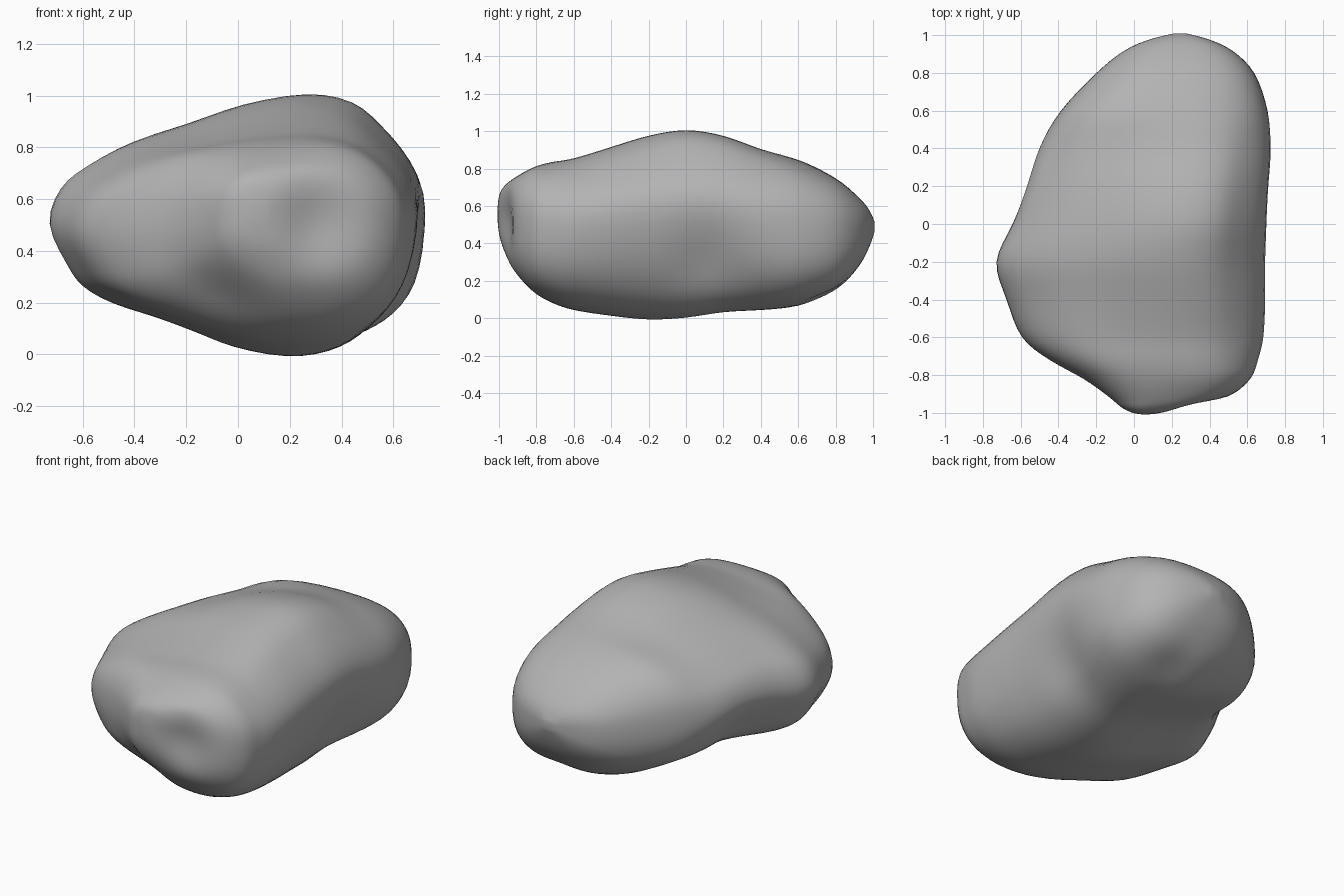
import bpy
import bmesh
from math import exp
from mathutils import Vector

default_cube = bpy.data.objects.get("Cube")
if default_cube:
    bpy.data.objects.remove(default_cube, do_unlink=True)

# Stations from front to back: y, left edge, right edge, underside, top
STATIONS = [
    (-1.01, .05, .11, .52, .58), (-1, -.01, .19, .43, .66),
    (-.97, -.07, .32, .34, .71), (-.92, -.13, .5, .25, .75),
    (-.82, -.27, .62, .14, .81), (-.72, -.45, .66, .08, .84),
    (-.6, -.6, .69, .04, .86), (-.4, -.68, .7, .01, .92),
    (-.2, -.74, .7, -.01, .98), (0, -.65, .71, 0, 1.01),
    (.2, -.58, .72, .03, .98), (.4, -.51, .73, .04, .91),
    (.6, -.39, .71, .06, .85), (.8, -.2, .64, .14, .75),
    (.92, -.05, .52, .27, .65), (.98, .09, .39, .38, .58),
    (1.01, .22, .27, .47, .51),
]

# Teardrop cross-section: x from -1 to 1, z from 0 to 1
PROFILE = [
    (-1, .52), (-.9, .37), (-.82, .28), (-.65, .21), (-.42, .16), (-.2, .1),
    (0, .04), (.28, 0), (.5, .02), (.67, .08), (.81, .18), (.93, .35),
    (1, .6), (.92, .75), (.76, .88), (.6, .97), (.35, 1), (0, .96),
    (-.28, .89), (-.55, .83), (-.79, .74), (-.93, .66),
]

# Weathered hollows: centre, radius, depth
HOLLOWS = [
    ((-.1, -.85, .22), .18, .04),
    ((.3, -.95, .5), .14, .04),
    ((.68, .12, .28), .2, .05),
    ((.32, .72, .12), .13, .03),
    ((-.55, .2, .3), .18, .04),
]
CORE = Vector((.1, 0, .5))
FULLNESS = 2.7


def spline(points, steps, closed):
    """Smooth curve through points of any dimension."""
    count = len(points)
    result = []

    def pick(index):
        if closed:
            return points[index % count]
        return points[min(max(index, 0), count - 1)]

    for i in range(count if closed else count - 1):
        corners = [pick(i + k) for k in (-1, 0, 1, 2)]
        for s in range(steps):
            t = s / steps
            result.append([
                b + t / 2 * (c - a + t * (2 * a - 5 * b + 4 * c - d
                                          + t * (3 * (b - c) + d - a)))
                for a, b, c, d in zip(*corners)])
    if not closed:
        result.append(list(points[-1]))
    return result


def section_point(station, across, height):
    """Fit the teardrop in a station, rounding it towards the ends."""
    y, left, right, low, high = station
    rise = 2 * height - 1
    reach = (abs(across) ** FULLNESS + abs(rise) ** FULLNESS) ** (1 / FULLNESS)
    blend = min(1, (y / .6) ** 2 if y > 0 else 1.2 * y * y)
    # The lower left stays undercut until close to the ends
    undercut = max(0, -across) * max(0, -rise) * max(0, 1 - y ** 4)
    blend *= 1 - 2 * undercut
    u = across + (across / reach - across) * blend
    v = height + ((rise / reach + 1) / 2 - height) * blend
    return Vector((left + (u + 1) / 2 * (right - left), y,
                   low + v * (high - low)))


def weather(point):
    """Push the surface towards the core at each hollow."""
    moved = point.copy()
    inward = (CORE - point).normalized()
    for centre, radius, depth in HOLLOWS:
        distance = (point - Vector(centre)).length / radius
        moved += inward * depth * exp(-distance * distance)
    return moved


# Boulder body lofted from the sections
outline = spline(PROFILE, 3, True)
bm = bmesh.new()
rings = []
for station in spline(STATIONS, 4, False):
    rings.append([bm.verts.new(weather(section_point(station, u, v)))
                  for u, v in outline])
for near, far in zip(rings, rings[1:]):
    for i in range(len(near)):
        bm.faces.new((near[i - 1], near[i], far[i], far[i - 1]))
bm.faces.new(rings[0])
bm.faces.new(rings[-1])
bmesh.ops.recalc_face_normals(bm, faces=bm.faces)
mesh = bpy.data.meshes.new("boulder")
bm.to_mesh(mesh)
bm.free()
boulder = bpy.data.objects.new("boulder", mesh)
bpy.context.collection.objects.link(boulder)

# Soften the lofted surface
soften = boulder.modifiers.new("soften", "SMOOTH")
soften.factor = .5
soften.iterations = 6

# Plain grey stone
stone = bpy.data.materials.new("grey stone")
stone.use_nodes = True
grey = (.45, .45, .45, 1)
stone.diffuse_color = grey
shader = next(n for n in stone.node_tree.nodes if n.type == "BSDF_PRINCIPLED")
shader.inputs["Base Color"].default_value = grey
shader.inputs["Roughness"].default_value = .9
mesh.materials.append(stone)

bpy.ops.object.select_all(action="DESELECT")
boulder.select_set(True)
bpy.context.view_layer.objects.active = boulder
bpy.ops.object.shade_smooth_by_angle()
